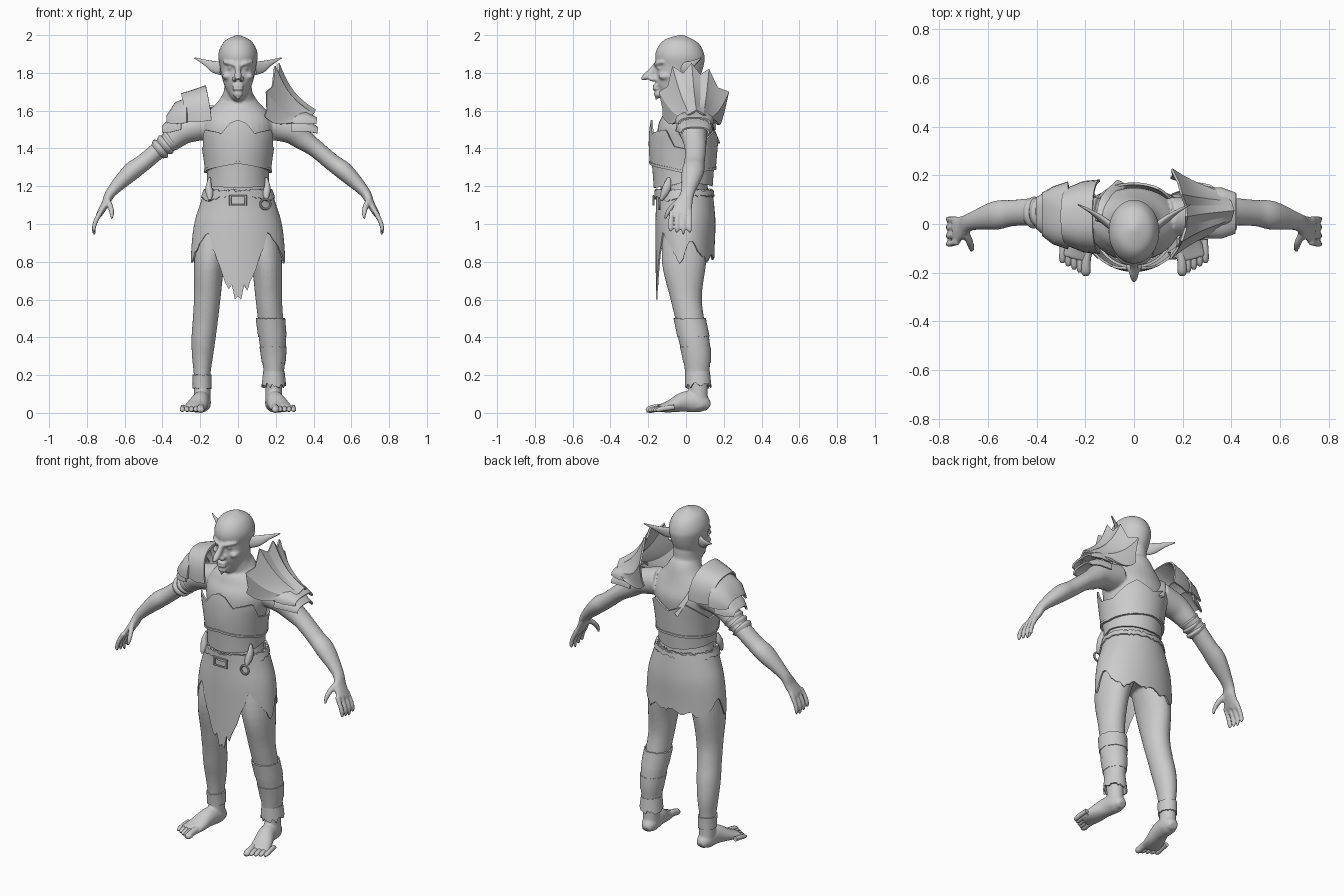
import bpy, bmesh, math, random
from mathutils import Vector, Matrix

random.seed(4)
if "Cube" in bpy.data.objects:
    bpy.data.objects.remove(bpy.data.objects["Cube"])

grey = bpy.data.materials.new("plain_grey")
grey.use_nodes = True
grey.diffuse_color = (.6, .6, .6, 1)
grey.node_tree.nodes["Principled BSDF"].inputs["Base Color"].default_value = (.6, .6, .6, 1)
ACROSS = Vector((1, 0, 0))


def finish(name, bm, thickness=0, voxel=0, angle=40):
    """Turn a bmesh into a shaded object, optionally thickened or fused."""
    bmesh.ops.recalc_face_normals(bm, faces=bm.faces[:])
    mesh = bpy.data.meshes.new(name)
    bm.to_mesh(mesh)
    bm.free()
    mesh.materials.append(grey)
    obj = bpy.data.objects.new(name, mesh)
    bpy.context.collection.objects.link(obj)
    bpy.ops.object.select_all(action='DESELECT')
    obj.select_set(True)
    bpy.context.view_layer.objects.active = obj
    if thickness:
        solid = obj.modifiers.new("thickness", 'SOLIDIFY')
        solid.thickness = thickness
        solid.offset = 0
    if voxel:
        fuse = obj.modifiers.new("fuse", 'REMESH')
        fuse.mode = 'VOXEL'
        fuse.voxel_size = voxel
        soften = obj.modifiers.new("soften", 'SMOOTH')
        soften.factor = .5
        soften.iterations = 4
    for modifier in list(obj.modifiers):
        bpy.ops.object.modifier_apply(modifier=modifier.name)
    bpy.ops.object.shade_smooth_by_angle(angle=math.radians(angle))


def spline(points, steps=5):
    """Smooth a list of (x, y, z, width, depth) points."""
    pts = [Vector(p) for p in points]
    out = []
    for i in range(len(pts) - 1):
        a, b, c, d = pts[max(i - 1, 0)], pts[i], pts[i + 1], pts[min(i + 2, len(pts) - 1)]
        for k in range(steps):
            t = k / steps
            out.append(b + (c - a) * (t / 2) + (a * 2 - b * 5 + c * 4 - d) * (t * t / 2)
                       + (b * 3 - a - c * 3 + d) * (t ** 3 / 2))
    return out + [pts[-1]]


def skin_grid(bm, rows, closed=False):
    """Bridge rows of points into quads."""
    verts = [[bm.verts.new(p) for p in row] for row in rows]
    n = len(verts[0])
    for low, high in zip(verts, verts[1:]):
        for j in range(n if closed else n - 1):
            k = (j + 1) % n
            bm.faces.new((low[j], low[k], high[k], high[j]))
    return verts


def loft(bm, points, side=1, ref=Vector((0, 1, 0)), sides=24):
    """Closed tube with elliptical rings along a smoothed path."""
    path = spline([(p[0] * side, *p[1:]) for p in points])
    rows = []
    for i, p in enumerate(path):
        ahead, behind = path[min(i + 1, len(path) - 1)], path[max(i - 1, 0)]
        t = (Vector(ahead[:3]) - Vector(behind[:3])).normalized()
        v = (ref - t * ref.dot(t)).normalized()
        u = t.cross(v)
        ring = [math.tau * j / sides for j in range(sides)]
        rows.append([Vector(p[:3]) + u * max(p[3], .002) * math.cos(r)
                     + v * max(p[4], .002) * math.sin(r) for r in ring])
    verts = skin_grid(bm, rows, closed=True)
    bm.faces.new(verts[0])
    bm.faces.new(verts[-1])


def ball(bm, place, size):
    bmesh.ops.create_uvsphere(bm, u_segments=20, v_segments=12, radius=1,
                              matrix=Matrix.Translation(place) @ Matrix.Diagonal((*size, 1)))


def shell(name, profile, bottom, top, side=1, grow=0, columns=96, rows=10, thickness=.01):
    """Garment around a body profile; bottom and top give z by degrees from the front."""
    dense = sorted(spline(profile), key=lambda p: p[2])

    def section(z):
        for a, b in zip(dense, dense[1:]):
            if z <= b[2]:
                return a.lerp(b, max(0, min(1, (z - a[2]) / max(b[2] - a[2], 1e-6))))
        return dense[-1]

    columns_out = []
    for j in range(columns):
        turn = math.tau * j / columns
        degrees = math.degrees(min(turn, math.tau - turn))
        low, high = bottom(degrees), top(degrees)
        column = []
        for k in range(rows + 1):
            z = low + (high - low) * k / rows
            x, y, _, a, b = section(z)
            column.append(Vector((side * x + (a + grow) * math.sin(turn),
                                  y - (b + grow) * math.cos(turn), z)))
        columns_out.append(column)
    bm = bmesh.new()
    skin_grid(bm, list(zip(*columns_out)), closed=True)
    finish(name, bm, thickness)


def arch_plate(name, rows, lean=0, thickness=.01):
    """Shoulder plate made of arches (x, y, base z, half depth, height)."""
    def boxy(v):
        return math.copysign(abs(v) ** .75, v)
    bm = bmesh.new()
    steps = [math.pi * j / 20 for j in range(21)]
    skin_grid(bm, [[Vector((x + lean * (1 - math.sin(t)), y + d * boxy(math.cos(t)), z + h * boxy(math.sin(t))))
                    for t in steps] for x, y, z, d, h in rows])
    finish(name, bm, thickness)


def keyed(keys, jitter=0):
    """Height by degrees, straight between keys, with a torn edge."""
    def height(deg):
        for (a, za), (b, zb) in zip(keys, keys[1:]):
            if deg <= b:
                return za + (zb - za) * (deg - a) / (b - a) + random.uniform(-jitter, jitter)
        return keys[-1][1]
    return height


def level(z, jitter=0):
    return lambda deg: z + random.uniform(-jitter, jitter)


# Body: torso, head, limbs, fused into one skin
leg = [(.11, 0, .99, .11, .12), (.15, -.01, .8, .083, .118), (.162, 0, .62, .071, .085),
       (.172, .02, .5, .067, .075), (.182, .04, .4, .064, .074), (.188, .056, .3, .056, .066),
       (.19, .06, .2, .044, .054), (.19, .065, .1, .044, .05), (.19, .07, .03, .045, .05)]
arm = [(.15, .03, 1.53, .08, .08), (.27, .035, 1.5, .072, .075), (.34, .045, 1.45, .058, .064),
       (.41, .05, 1.4, .047, .057), (.5, .045, 1.325, .046, .054), (.57, .035, 1.272, .048, .059),
       (.67, .01, 1.17, .029, .037), (.7, -.01, 1.11, .022, .046), (.735, -.028, 1.05, .016, .056)]
foot = [(.185, .122, .03, .02, .025), (.188, .085, .05, .048, .045), (.198, 0, .06, .055, .048),
        (.22, -.08, .036, .034, .058), (.238, -.145, .022, .018, .06)]
body = bmesh.new()
loft(body, [(0, 0, .9, .15, .1), (0, 0, 1.03, .2, .13), (0, -.01, 1.2, .155, .125),
            (0, -.01, 1.35, .165, .14), (0, 0, 1.5, .19, .15), (0, .005, 1.585, .165, .122),
            (0, .005, 1.65, .104, .1), (0, -.01, 1.7, .076, .088), (0, -.01, 1.77, .07, .085)], sides=32)
loft(body, [(0, -.135, 1.67, .018, .02), (0, -.1, 1.7, .052, .072), (0, -.066, 1.76, .08, .102),
            (0, -.038, 1.83, .095, .124), (0, -.03, 1.9, .104, .13), (0, -.022, 1.965, .074, .092),
            (0, -.018, 2, .01, .012)], sides=32)
# Nose, chin, lips, brows, cheeks and eyes
loft(body, [(0, -.148, 1.858, .014, .013), (0, -.176, 1.81, .022, .016), (0, -.208, 1.783, .02, .019),
            (0, -.236, 1.767, .008, .01)], ref=ACROSS)
ball(body, (0, -.148, 1.688), (.028, .022, .02))
ball(body, (0, -.158, 1.665), (.007, .008, .012))
for z in (1.733, 1.715):
    ball(body, (0, -.16, z), (.032, .018, .008))
for s in (1, -1):
    loft(body, [(.01, -.158, 1.838, .01, .014), (.04, -.15, 1.85, .012, .016), (.075, -.118, 1.857, .008, .012)], s, sides=12)
    ball(body, (s * .058, -.108, 1.782), (.026, .04, .02))
    ball(body, (s * .038, -.142, 1.826), (.017, .014, .009))
    ball(body, (s * .019, -.175, 1.768), (.013, .026, .014))
    loft(body, leg, s)
    loft(body, arm, s)
    loft(body, foot, s, ref=ACROSS)
    for i in range(4):
        y = .02 - .034 * i
        drop = .94 + .014 * abs(i - 1)
        loft(body, [(.725, y * .9, 1.07, .014, .014), (.755, y, 1.01, .013, .012),
                    (.764, y, .97, .011, .011), (.758, y, drop, .006, .006)], s, sides=12)
    loft(body, [(.695, -.03, 1.13, .016, .016), (.675, -.075, 1.09, .016, .014),
                (.668, -.1, 1.055, .012, .012), (.668, -.11, 1.025, .006, .006)], s, sides=12)
finish("body", body, voxel=.007, angle=80)

# Pointed ears and separate toes
for s, label in ((1, "left"), (-1, "right")):
    ear = bmesh.new()
    loft(ear, [(.085, -.015, 1.822, .034, .016), (.125, .015, 1.832, .031, .014),
               (.175, .05, 1.856, .015, .008), (.23, .08, 1.879, .003, .003)], s)
    finish(label + "_ear", ear)
    toes = bmesh.new()
    for i in range(5):
        r = .02 if i == 0 else .0135
        x, y = .198 + .024 * i, -.195 + .013 * i
        loft(toes, [(x - .004, y + .08, .03, r, r), (x, y + .03, .024, r, r * .95), (x, y, .017, r * .9, r),
                    (x, y - .016, .012, r * .45, r * .6)], s, ref=ACROSS, sides=12)
    finish(label + "_toes", toes, angle=70)

# Breastplate with neckline, armholes and a lower rim
chest = [(0, -.015, 1.17, .165, .155), (0, -.015, 1.28, .166, .163), (0, -.015, 1.4, .182, .173),
         (0, -.01, 1.5, .2, .175), (0, -.005, 1.57, .185, .168)]
neckline = keyed([(0, 1.55), (12, 1.535), (26, 1.475), (30, 1.485), (58, 1.5), (75, 1.41), (105, 1.39),
                  (135, 1.46), (150, 1.49), (180, 1.44)])
lower_edge = keyed([(0, 1.32), (60, 1.29), (90, 1.27), (180, 1.29)])
shell("breastplate", chest, lower_edge, neckline, grow=.004)
shell("breastplate_rim", chest, lower_edge, lambda d: lower_edge(d) + .014, grow=.008, rows=2)
shell("waist_plate", chest, keyed([(0, 1.19), (60, 1.2), (90, 1.22), (180, 1.2)]),
      lambda d: lower_edge(d) + .01, grow=-.006)

# Strap over the right shoulder blade
strap = bmesh.new()
loft(strap, [(.135, .01, 1.622, .024, .006), (.115, .1, 1.575, .024, .006), (.05, .168, 1.43, .024, .006)],
     -1, ref=Vector((0, .3, 1)), sides=12)
finish("back_strap", strap)

# Torn skirt and belt
skirt = [(0, -.012, 1.2, .165, .145), (0, -.005, 1.1, .198, .15), (0, -.003, 1, .228, .155),
         (0, -.005, .85, .244, .152), (0, -.005, .6, .25, .15)]
hem = keyed([(0, .62), (4, .6), (8, .69), (11, .65), (22, .76), (42, .96), (58, .89), (80, .785), (84, .8),
             (100, .92), (118, .85), (140, .8), (150, .84), (165, .81), (180, .84)], .008)
shell("torn_skirt", skirt, hem, level(1.18, .008), rows=14, thickness=.008)
shell("ragged_belt", skirt, keyed([(0, 1.13), (25, 1.145), (50, 1.12), (90, 1.145), (180, 1.15)], .006),
      level(1.178, .008), grow=.006, rows=3)

# Belt buckle, hanging ring and knotted cloth
for name, place, radius, sides, stretch in (("belt_buckle", (0, -.172, 1.125), .034, 4, 1.7),
                                            ("hanging_ring", (.145, -.14, 1.105), .026, 24, 1)):
    bm = bmesh.new()
    turn = math.pi / 4 if sides == 4 else 0
    loops = [math.tau * k / sides + turn for k in range(sides)]
    rows = []
    for t in loops + loops[:1]:
        rows.append([Vector(place) + Vector((math.cos(t) * (radius + .006 * math.cos(q)) * stretch, .006 * math.sin(q),
                    math.sin(t) * (radius + .006 * math.cos(q)))) for q in [math.tau * m / 8 for m in range(8)]])
    skin_grid(bm, rows, closed=True)
    bmesh.ops.remove_doubles(bm, verts=bm.verts[:], dist=.0001)
    finish(name, bm)
knots = bmesh.new()
for s in (1, -1):
    loft(knots, [(.15, -.09, 1.245, .006, .008), (.155, -.1, 1.2, .016, .022), (.15, -.115, 1.16, .02, .02),
                 (.15, -.135, 1.125, .006, .008)], s, sides=12)
finish("cloth_knots", knots)

# Right shoulder: stacked plates tapering outward, and arm bands
arch_plate("right_shoulder_plate", [(-.17, .03, 1.55, .148, .18), (-.235, .03, 1.54, .142, .167),
                                    (-.3, .03, 1.54, .115, .147)], lean=.03)
arch_plate("right_upper_lame", [(-.27, .035, 1.535, .135, .13), (-.33, .035, 1.53, .115, .11), (-.375, .04, 1.535, .085, .035)])
arch_plate("right_lower_lame", [(-.3, .04, 1.5, .115, .09), (-.36, .04, 1.485, .09, .07), (-.4, .045, 1.485, .06, .03)])
for i in range(3):
    bm = bmesh.new()
    x, z = .345 + .028 * i, 1.45 - .022 * i
    loft(bm, [(x, .047, z, .05, .055), (x + .01, .047, z - .008, .06, .066), (x + .026, .048, z - .021, .048, .054)], -1)
    finish("arm_band_" + str(i + 1), bm)

# Left shoulder: pleated fan of spikes over two lames
tips = [Vector(p) for p in ((.14, -.12, 1.57), (.15, -.14, 1.7), (.195, -.07, 1.835), (.215, .03, 1.85),
                            (.195, .12, 1.82), (.155, .225, 1.7), (.15, .19, 1.56))]
feet = [Vector((.41 - .1 * abs(i / 3 - 1) ** 2, -.05 + .035 * i, 1.6 - .06 * abs(i / 3 - 1))) for i in range(7)]
ribs = []
for i in range(13):
    k = i // 2
    if i % 2:
        foot_point = (feet[k] + feet[k + 1]) / 2
        tip = ((tips[k] + tips[k + 1]) / 2).lerp(foot_point, .1) - Vector((.012, 0, .02))
    else:
        foot_point, tip = feet[k], tips[k]
    sag = Vector((-.02, 0, -.025))
    ribs.append([foot_point.lerp(tip, t / 8) + sag * math.sin(math.pi * t / 8) for t in range(9)])
fan = bmesh.new()
skin_grid(fan, ribs)
finish("left_spiked_fan", fan, .01, angle=20)
arch_plate("left_upper_lame", [(.29, .045, 1.53, .1, .06), (.36, .045, 1.53, .1, .06), (.415, .045, 1.53, .08, .03)])
arch_plate("left_lower_lame", [(.28, .045, 1.49, .095, .07), (.36, .045, 1.49, .09, .06), (.42, .05, 1.48, .07, .03)])

# Leg wraps
for i, (low, high) in enumerate(((.19, .28), (.265, .35), (.335, .42), (.405, .5))):
    shell("left_wrap_" + str(i + 1), leg, level(low, .003), level(high, .003), 1, .004 + .003 * (i % 2), 48, 4, .008)
shell("left_ragged_cuff", [(.19, .065, .12, .064, .068), (.19, .06, .24, .05, .06)], level(.145, .014), level(.22), 1, 0, 40, 4, .008)
shell("right_ankle_wrap", leg, level(.13, .004), level(.2, .004), -1, .003, 40, 3, .007)
